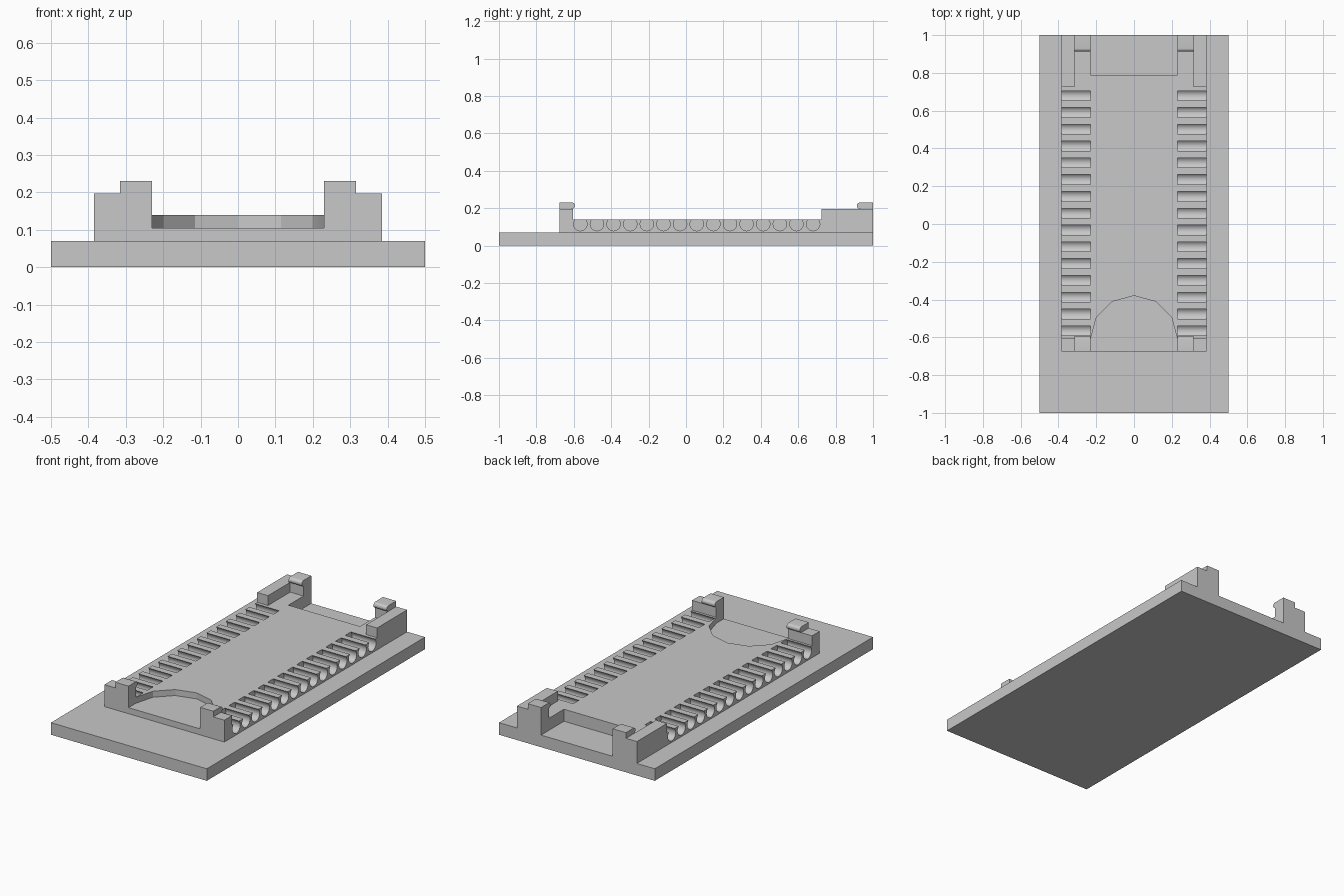
import bpy, bmesh, math
from mathutils import Vector

cube = bpy.data.objects.get("Cube")
if cube:
    bpy.data.objects.remove(cube, do_unlink=True)

grey = bpy.data.materials.new("light_grey")
grey.use_nodes = True
grey.diffuse_color = (0.58, 0.58, 0.58, 1)
grey.node_tree.nodes["Principled BSDF"].inputs["Base Color"].default_value = grey.diffuse_color


def prism(bm, points, offset):
    """Extrude a closed 3D outline along an offset."""
    face = bm.faces.new([bm.verts.new(p) for p in points])
    res = bmesh.ops.extrude_face_region(bm, geom=[face], use_keep_orig=True)
    moved = [v for v in res["geom"] if isinstance(v, bmesh.types.BMVert)]
    bmesh.ops.translate(bm, verts=moved, vec=Vector(offset))


def finish(name, bm):
    bmesh.ops.recalc_face_normals(bm, faces=bm.faces[:])
    mesh = bpy.data.meshes.new(name)
    bm.to_mesh(mesh)
    bm.free()
    mesh.materials.append(grey)
    obj = bpy.data.objects.new(name, mesh)
    bpy.context.collection.objects.link(obj)
    return obj


def box(name, x0, x1, y0, y1, z0, z1):
    bm = bmesh.new()
    prism(bm, [(x0, y0, z0), (x1, y0, z0), (x1, y1, z0), (x0, y1, z0)], (0, 0, z1 - z0))
    return finish(name, bm)


def arc(cu, cv, r, a0, a1, n):
    angles = [math.radians(a0 + (a1 - a0) * i / n) for i in range(n + 1)]
    return [(cu + r * math.cos(a), cv + r * math.sin(a)) for a in angles]


def activate(obj):
    bpy.ops.object.select_all(action="DESELECT")
    obj.select_set(True)
    bpy.context.view_layer.objects.active = obj


BASE, DECK, WALL, TOP = 0.07, 0.14, 0.197, 0.23
INNER, MID, OUTER = 0.23, 0.315, 0.385
FRONT, BACK = -0.675, 1.0

# Flat base plate and raised deck
box("base_plate", -0.5, 0.5, -1, 1, 0, BASE)
deck = box("deck", -OUTER, OUTER, FRONT, BACK, BASE, DECK)

# Cutters: round grooves along both sides
cutters = []
for side in (-1, 1):
    bm = bmesh.new()
    for i in range(15):
        y = -0.565 + 0.0889 * i
        ring = arc(y, 0.115, 0.036, 0, 345, 23)
        prism(bm, [(side * INNER, u, v) for u, v in ring], (side * 0.3, 0, 0))
    cutters.append(finish("groove_cutter", bm))

# Cutters: faceted finger recess in front, rectangular notch behind
bm = bmesh.new()
outline = arc(0, -0.61, INNER, 0, 180, 6) + [(-INNER, -0.8), (INNER, -0.8)]
prism(bm, [(x, y, 0.105) for x, y in outline], (0, 0, 0.2))
cutters.append(finish("finger_recess_cutter", bm))
cutters.append(box("rear_notch_cutter", -INNER, INNER, 0.79, 1.2, 0, 0.3))

for cutter in cutters:
    cutter.hide_render = True
    activate(deck)
    mod = deck.modifiers.new("cut", "BOOLEAN")
    mod.operation = "DIFFERENCE"
    mod.solver = "EXACT"
    mod.object = cutter
    bpy.ops.object.modifier_apply(modifier=mod.name)
    bpy.data.objects.remove(cutter, do_unlink=True)
bpy.ops.object.shade_smooth_by_angle(angle=math.radians(20))


def clip(name, side, outer_y, post_y, tip_y):
    """Post with a rounded lip reaching over the deck."""
    way = 1 if tip_y > outer_y else -1
    r = (TOP - WALL) / 2
    nose = [(tip_y + way * (u - r), v) for u, v in arc(0, WALL + r, r, -90, 90, 10)]
    profile = [(outer_y, DECK), (post_y, DECK), (post_y, WALL)] + nose + [(outer_y, TOP)]
    bm = bmesh.new()
    prism(bm, [(side * INNER, u, v) for u, v in profile], (side * (MID - INNER), 0, 0))
    activate(finish(name, bm))
    bpy.ops.object.shade_smooth_by_angle(angle=math.radians(25))


# Corner walls and retaining clips, mirrored left and right
for side, label in ((1, "left"), (-1, "right")):
    x0, x1 = sorted((side * MID, side * OUTER))
    box(label + "_front_wall", x0, x1, FRONT, -0.605, DECK, WALL)
    box(label + "_rear_wall", x0, x1, 0.725, BACK, DECK, WALL)
    clip(label + "_front_clip", side, FRONT, -0.605, -0.593)
    clip(label + "_rear_clip", side, BACK, 0.928, 0.913)
